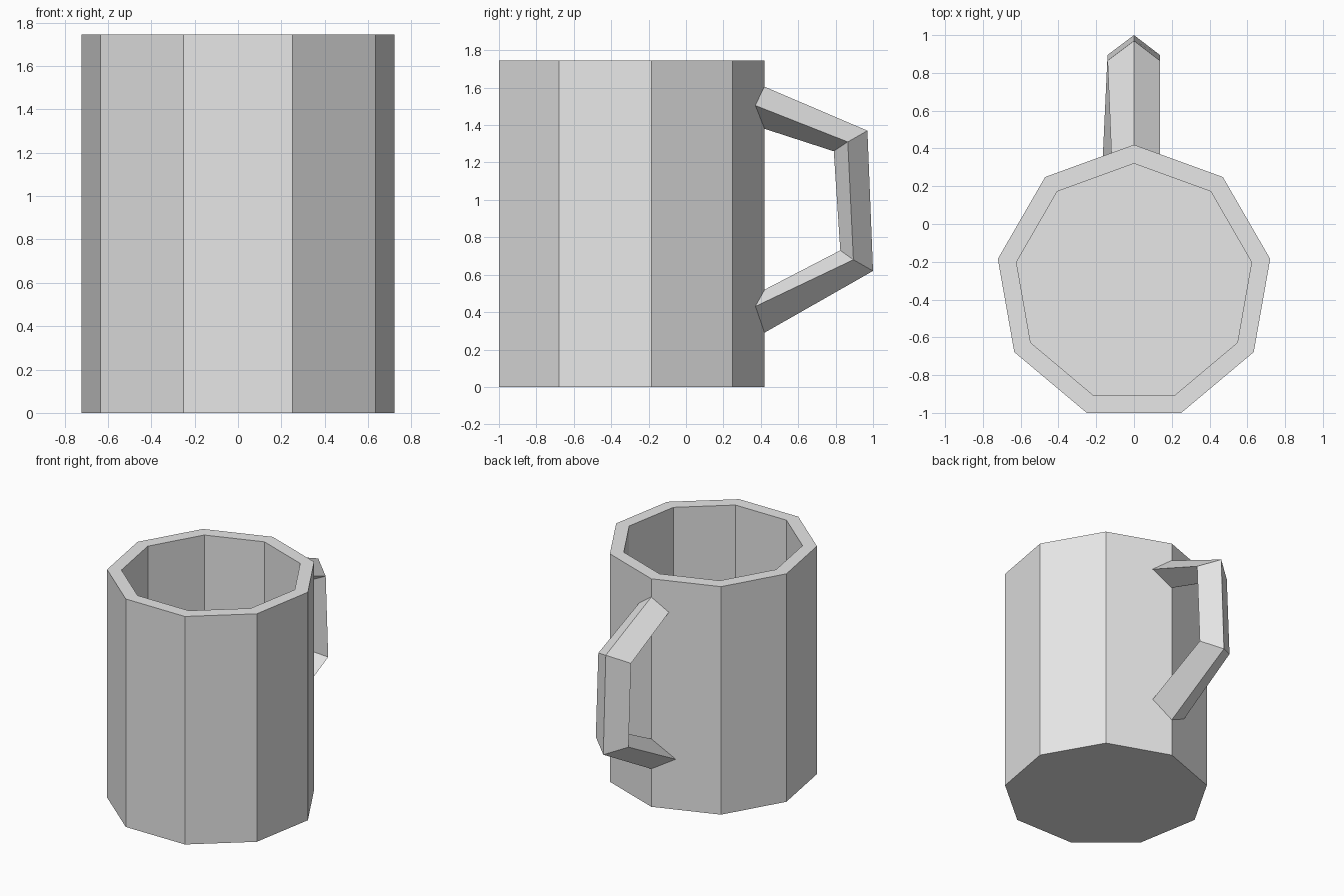
import bpy
import bmesh
from math import cos, sin, pi
from mathutils import Vector

cube = bpy.data.objects.get("Cube")
if cube:
    bpy.data.objects.remove(cube, do_unlink=True)

# Single plain grey
grey = bpy.data.materials.new("plain grey")
grey.use_nodes = True
colour = (0.8, 0.8, 0.8, 1)
grey.diffuse_color = colour
grey.node_tree.nodes["Principled BSDF"].inputs["Base Color"].default_value = colour


def loft(name, rings):
    """Skin a list of equal-sized point rings and cap both ends."""
    bm = bmesh.new()
    loops = [[bm.verts.new(p) for p in ring] for ring in rings]
    count = len(loops[0])
    for a, b in zip(loops, loops[1:]):
        for i in range(count):
            j = (i + 1) % count
            bm.faces.new((a[i], a[j], b[j], b[i]))
    bm.faces.new(loops[0][::-1])
    bm.faces.new(loops[-1])
    bmesh.ops.recalc_face_normals(bm, faces=bm.faces)
    mesh = bpy.data.meshes.new(name)
    bm.to_mesh(mesh)
    bm.free()
    mesh.materials.append(grey)
    obj = bpy.data.objects.new(name, mesh)
    bpy.context.collection.objects.link(obj)
    return obj


# Nine-sided cup: outer wall, rim, inner wall and floor
SIDES, CENTRE_Y, HEIGHT, FLOOR = 9, -0.312, 1.745, 0.1
OUTER, INNER = 0.732, 0.632


def nonagon(radius, z):
    angles = [pi / 2 + 2 * pi * i / SIDES for i in range(SIDES)]
    return [Vector((radius * cos(a), CENTRE_Y + radius * sin(a), z)) for a in angles]


loft("mug_body", [nonagon(OUTER, 0), nonagon(OUTER, HEIGHT),
                  nonagon(INNER, HEIGHT), nonagon(INNER, FLOOR)])


# Handle: diamond sections (outer ridge, left side, inner ridge, right side)
def diamond(outer, left, inner, right):
    return [Vector((0, *outer)), Vector(left), Vector((0, *inner)), Vector(right)]


sections = [
    diamond((0.42, 1.605), (0.137, 0.37, 1.505), (0.42, 1.38), (-0.12, 0.377, 1.505)),
    diamond((0.97, 1.37), (0.137, 0.865, 1.31), (0.79, 1.26), (-0.14, 0.865, 1.305)),
    diamond((1.0, 0.62), (0.137, 0.895, 0.68), (0.825, 0.73), (-0.14, 0.895, 0.675)),
    diamond((0.42, 0.29), (0.137, 0.37, 0.43), (0.42, 0.52), (-0.165, 0.36, 0.385)),
]
# Sink both ends a little into the wall
for end, neighbour in ((0, 1), (3, 2)):
    sections[end] = [p + (p - q) * 0.08 for p, q in zip(sections[end], sections[neighbour])]
loft("handle", sections)
